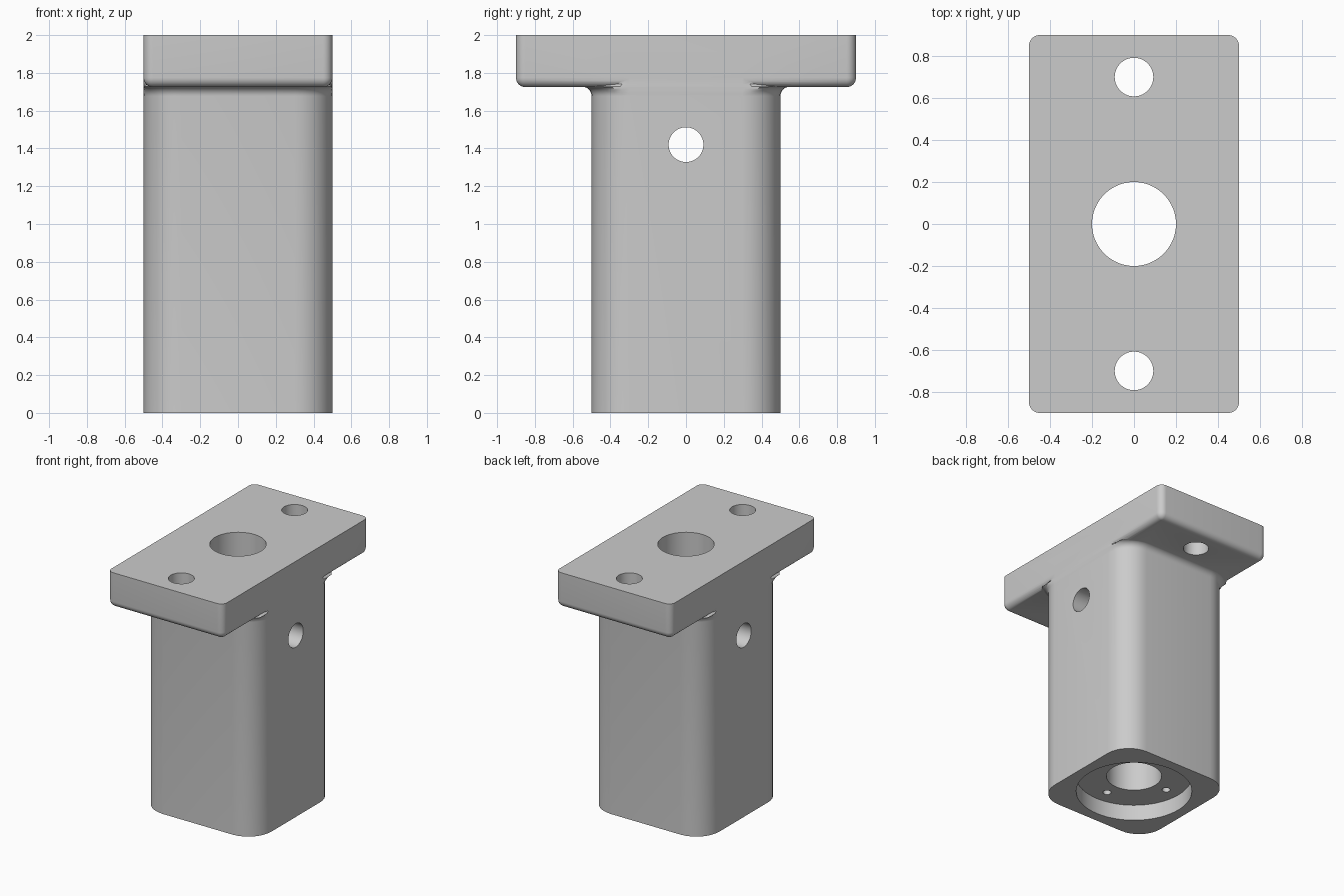
import bpy
import bmesh
from math import sin, cos, pi

old = bpy.data.objects.get("Cube")
if old:
    bpy.data.objects.remove(old)

# Single grey material
grey = bpy.data.materials.new("plain grey")
grey.use_nodes = True
colour = (0.6, 0.6, 0.6, 1)
grey.diffuse_color = colour
grey.node_tree.nodes["Principled BSDF"].inputs["Base Color"].default_value = colour

SHAFT, CORNER = 0.5, 0.2          # shaft half width and corner radius
PLATE_Y, PLATE_Z = 0.9, 1.725     # plate half length and underside height
ROUND = 0.05                      # edge rounding and fillet radius
STEPS = 8


def rounded_ring(hx, hy, r, z):
    """Rounded rectangle outline, kept within the plate's width."""
    points = []
    for k, (sx, sy) in enumerate([(1, 1), (-1, 1), (-1, -1), (1, -1)]):
        for i in range(STEPS + 1):
            a = (k + i / STEPS) * pi / 2
            x = sx * (hx - r) + r * cos(a)
            y = sy * (hy - r) + r * sin(a)
            points.append((max(-SHAFT, min(SHAFT, x)), y, z))
    return points


def loft(name, rings):
    bm = bmesh.new()
    loops = [[bm.verts.new(p) for p in ring] for ring in rings]
    n = len(loops[0])
    for low, high in zip(loops, loops[1:]):
        for i in range(n):
            j = (i + 1) % n
            bm.faces.new((low[i], low[j], high[j], high[i]))
    bm.faces.new(loops[0][::-1])
    bm.faces.new(loops[-1])
    mesh = bpy.data.meshes.new(name)
    bm.to_mesh(mesh)
    bm.free()
    mesh.materials.append(grey)
    obj = bpy.data.objects.new(name, mesh)
    bpy.context.collection.objects.link(obj)
    return obj


def combine(target, tool, operation):
    mod = target.modifiers.new(operation.lower(), "BOOLEAN")
    mod.operation, mod.object, mod.solver = operation, tool, "EXACT"
    bpy.context.view_layer.objects.active = target
    bpy.ops.object.modifier_apply(modifier=mod.name)
    bpy.data.objects.remove(tool)


def drill(target, r, centre, depth, sides=48, along_x=False):
    bpy.ops.mesh.primitive_cylinder_add(
        vertices=sides, radius=r, depth=depth, location=centre,
        rotation=(0, pi / 2 if along_x else 0, 0))
    tool = bpy.context.object
    tool.name = "drill"
    tool.hide_render = True
    tool.data.materials.append(grey)
    combine(target, tool, "DIFFERENCE")


# Square shaft, flaring into the plate with a fillet
rings = [rounded_ring(SHAFT, SHAFT, CORNER, 0)]
for i in range(STEPS + 1):
    a = i / STEPS * pi / 2
    o = ROUND * (1 - cos(a))
    rings.append(rounded_ring(SHAFT + o, SHAFT + o, CORNER + o,
                              PLATE_Z - ROUND * (1 - sin(a)) + 0.002))
rings += [rounded_ring(SHAFT, SHAFT, CORNER, z) for z in (1.74, 1.9)]
shaft = loft("shaft", rings)

# Mounting plate with rounded corners and a rounded lower edge
rings = []
for i in range(STEPS + 1):
    a = i / STEPS * pi / 2
    inset = (ROUND - 0.002) * (1 - sin(a))
    rings.append(rounded_ring(SHAFT - inset, PLATE_Y - inset, ROUND - inset,
                              PLATE_Z + ROUND * (1 - cos(a))))
rings.append(rounded_ring(SHAFT, PLATE_Y, ROUND, 2))
body = loft("flanged_mount", rings)
combine(body, shaft, "UNION")

# Central bore, lower recess, cross hole and plate bolt holes
drill(body, 0.2, (0, 0, 1), 3, 64)
drill(body, 0.42, (0, 0, 0), 0.25, 64)
drill(body, 0.092, (0, 0, 1.42), 2, along_x=True)
for side in (-1, 1):
    drill(body, 0.092, (0, side * 0.7, 1.9), 1)

# Four small blind screw holes in the recess
for k in range(4):
    a = k * pi / 2
    drill(body, 0.03, (0.305 * cos(a), 0.305 * sin(a), 0.2), 0.4, 16)

bpy.ops.object.select_all(action="DESELECT")
body.select_set(True)
bpy.context.view_layer.objects.active = body
bpy.ops.object.shade_smooth_by_angle(angle=pi / 6)
